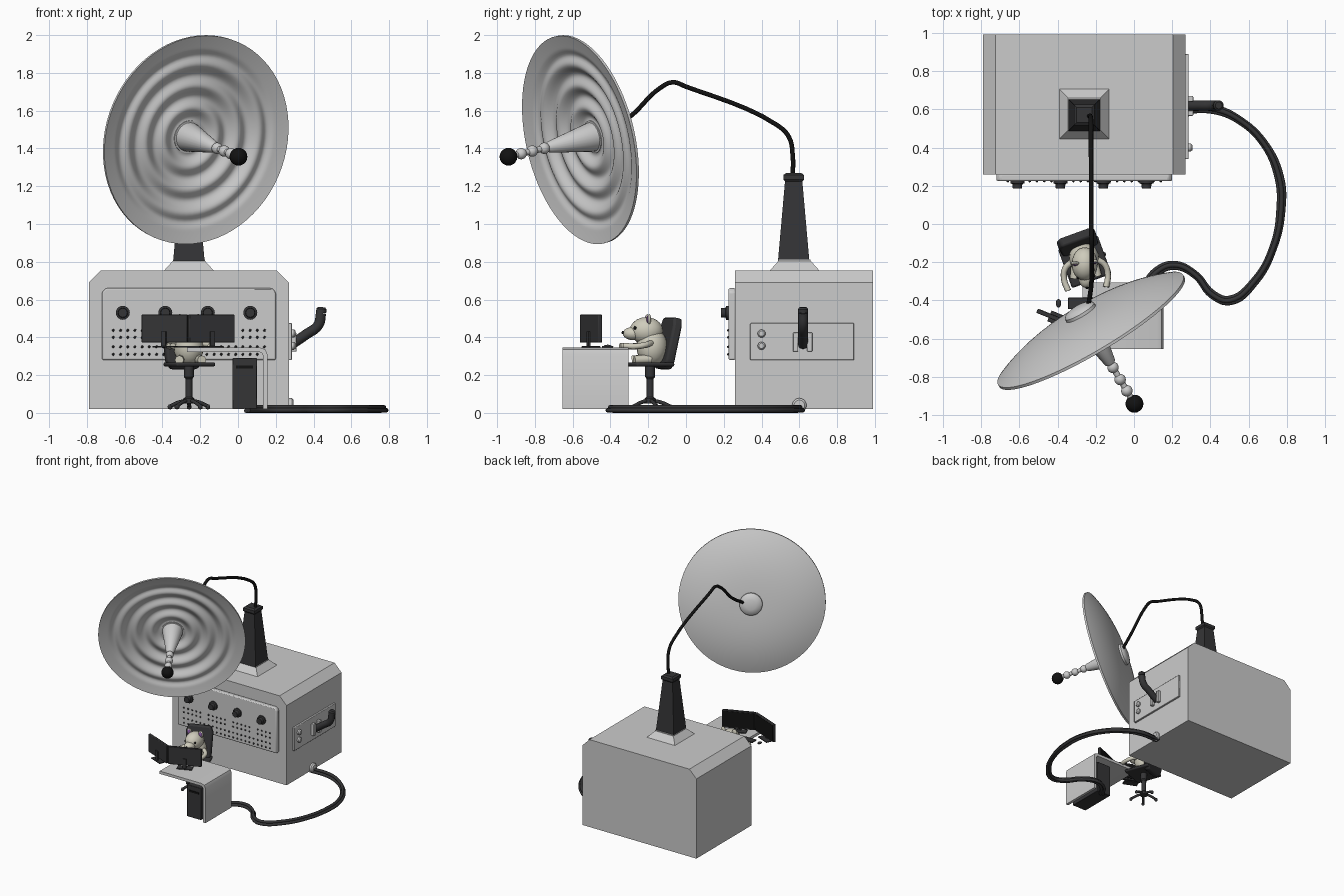
import bpy, bmesh, math
from mathutils import Vector, Matrix

if "Cube" in bpy.data.objects:
    bpy.data.objects.remove(bpy.data.objects["Cube"])


def mat(name, c):
    m = bpy.data.materials.new(name)
    m.diffuse_color = (*c, 1)
    m.use_nodes = True
    m.node_tree.nodes["Principled BSDF"].inputs["Base Color"].default_value = m.diffuse_color
    return m


DARK = mat("dark", (0.035, 0.035, 0.037))
BLACK = mat("black", (0.006, 0.006, 0.006))
CREAM = mat("cream", (0.62, 0.60, 0.50))
PURPLE = mat("purple", (0.28, 0.12, 0.42))
WHITE = mat("white", (0.75, 0.75, 0.75))


def finish(o, name, m=None, bevel=0, angle=35):
    o.name = name
    bpy.ops.object.select_all(action='DESELECT')
    o.select_set(True)
    bpy.context.view_layer.objects.active = o
    if m:
        o.data.materials.append(m)
    if bevel:
        b = o.modifiers.new("bevel", 'BEVEL')
        b.width, b.segments = bevel, 2
    bpy.ops.object.shade_smooth_by_angle(angle=math.radians(angle))
    return o


def from_bm(bm, name, m=None, bevel=0):
    bmesh.ops.recalc_face_normals(bm, faces=bm.faces)
    me = bpy.data.meshes.new(name)
    bm.to_mesh(me)
    bm.free()
    o = bpy.data.objects.new(name, me)
    bpy.context.collection.objects.link(o)
    return finish(o, name, m, bevel)


def box(name, x0, x1, y0, y1, z0, z1, m=None, bevel=0):
    bm = bmesh.new()
    bmesh.ops.create_cube(bm, size=1)
    for v in bm.verts:
        v.co = (v.co.x * (x1 - x0) + (x0 + x1) / 2, v.co.y * (y1 - y0) + (y0 + y1) / 2,
                v.co.z * (z1 - z0) + (z0 + z1) / 2)
    return from_bm(bm, name, m, bevel)


def prism(name, pts, y0, y1, m=None, bevel=0):
    """Extrude an (x, z) outline along y."""
    bm = bmesh.new()
    f = bm.faces.new([bm.verts.new((x, y0, z)) for x, z in pts])
    r = bmesh.ops.extrude_face_region(bm, geom=[f])
    vs = [g for g in r['geom'] if isinstance(g, bmesh.types.BMVert)]
    bmesh.ops.translate(bm, verts=vs, vec=(0, y1 - y0, 0))
    return from_bm(bm, name, m, bevel)


def lathe(name, prof, loc, axis=(0, 0, 1), n=24, m=None, turn=0):
    """Revolve (radius, height) points about an axis through loc."""
    bm = bmesh.new()
    rings = [[bm.verts.new((r * math.cos(2 * math.pi * i / n + turn),
                            r * math.sin(2 * math.pi * i / n + turn), h)) for i in range(n)]
             for r, h in prof]
    for a, b in zip(rings, rings[1:]):
        for i in range(n):
            bm.faces.new((a[i], a[(i + 1) % n], b[(i + 1) % n], b[i]))
    bm.faces.new(rings[0])
    bm.faces.new(rings[-1])
    bmesh.ops.remove_doubles(bm, verts=bm.verts, dist=1e-5)
    q = Vector(axis).to_track_quat('Z', 'Y') if tuple(axis) != (0, 0, 1) else Matrix().to_quaternion()
    bmesh.ops.transform(bm, matrix=Matrix.Translation(loc) @ q.to_matrix().to_4x4(), verts=bm.verts)
    return from_bm(bm, name, m)


def ball(name, loc, r, m=None, rot=0, seg=20):
    r = r if isinstance(r, tuple) else (r, r, r)
    bpy.ops.mesh.primitive_uv_sphere_add(segments=seg, ring_count=seg // 2, location=loc,
                                         scale=r, rotation=(0, 0, rot))
    return finish(bpy.context.object, name, m, angle=80)


def tube(name, pts, r, m=None):
    cu = bpy.data.curves.new(name, 'CURVE')
    cu.dimensions, cu.bevel_depth, cu.use_fill_caps = '3D', r, True
    cu.bevel_resolution, cu.resolution_u = 2, 6
    s = cu.splines.new('BEZIER')
    s.bezier_points.add(len(pts) - 1)
    for p, c in zip(s.bezier_points, pts):
        p.co = c
        p.handle_left_type = p.handle_right_type = 'AUTO'
    o = bpy.data.objects.new(name, cu)
    bpy.context.collection.objects.link(o)
    bpy.ops.object.select_all(action='DESELECT')
    o.select_set(True)
    bpy.context.view_layer.objects.active = o
    bpy.ops.object.convert(target='MESH')
    return finish(bpy.context.object, name, m, angle=60)


# Machine cabinet with chamfered upper edges
prism("cabinet", [(-.79, .02), (.27, .02), (.27, .69), (.205, .755), (-.725, .755), (-.79, .69)], .26, .99)

# Front control panel, knobs and rows of studs
prism("front_panel", [(-.72, .28), (.2, .28), (.2, .64), (.18, .66), (-.7, .66), (-.72, .64)], .225, .262, bevel=.008)
for x in (-.61, -.385, -.16, .065):
    lathe("panel_knob", [(.037, 0), (.037, .012), (.026, .016), (.024, .04)], (x, .225, .53), (0, -1, 0), 16, DARK)
bm = bmesh.new()
for z in (.437, .4, .35, .31):
    for i in range(22):
        if z > .38 and i % 6 == 5:
            continue
        bmesh.ops.create_icosphere(bm, subdivisions=1, radius=.008,
                                   matrix=Matrix.Translation((-.66 + i * .0381, .225, z)))
from_bm(bm, "panel_studs", DARK)

# Side panel with lever
box("side_panel", .265, .285, .34, .89, .28, .475, bevel=.004)
for z in (.42, .355):
    lathe("side_knob", [(.021, 0), (.021, .012), (.014, .02)], (.285, .4, z), (1, 0, 0), 16)
for y in (.58, .655):
    box("lever_bracket", .28, .31, y - .014, y + .014, .325, .425, bevel=.004)
tube("lever", [(.28, .62, .36), (.36, .62, .415), (.425, .62, .465), (.44, .62, .53)], .027, DARK)
lathe("lever_tip", [(.027, 0), (.027, .02), (.018, .03)], (.44, .62, .53), (.1, 0, 1), 16, DARK)

# Mast on a flared plinth
Q, S = math.pi / 4, math.sqrt(2)
lathe("mast_plinth", [(.13 * S, 0), (.085 * S, .05), (.085 * S, .056)], (-.26, .575, .755), n=4, turn=Q)
lathe("mast", [(.083 * S, 0), (.046 * S, .42), (.054 * S, .43), (.054 * S, .455), (.04 * S, .465)],
      (-.26, .57, .805), n=4, turn=Q, m=DARK)
tube("mast_cable", [(-.235, .565, 1.25), (-.228, .565, 1.36), (-.225, .545, 1.46), (-.225, .48, 1.525),
                    (-.223, .0, 1.727), (-.222, -.07, 1.75), (-.222, -.13, 1.725), (-.222, -.3, 1.565),
                    (-.24, -.44, 1.475)], .012, BLACK)

# Rippled dish facing forward
N = Vector((.5, -.843, -.2)).normalized()
C = Vector((-.22, -.565, 1.445))
R = .563


def at(t):
    return C + N * t


front = []
for i in range(57):
    r = R * i / 56
    fade = min(1, max(0, (.49 - r) / .05))
    front.append((r, -.075 * (1 - (r / R) ** 2) + .014 * fade * math.cos(2 * math.pi * (r - .04) / .12)))
back = [(R * i / 20, -.015 - .1 * (1 - (i / 20) ** 2.6)) for i in range(20, -1, -1)]
lathe("dish", front + back, C, N, 72)
lathe("dish_hub", [(.088, .03), (.088, -.02), (.075, -.035), (.04, -.044), (0, -.046)], at(-.11), N, 32)

# Feed horn, beads and tip
lathe("feed_cone", [(.08, -.1), (.076, -.06), (.03, .19), (.02, .2)], C, N, 24)
lathe("feed_rod", [(.016, .18), (.016, .43)], C, N, 12)
for t in (.22, .295, .365):
    ball("feed_bead", at(t), .03, WHITE)
ball("feed_tip", at(.445), .047, BLACK)

# Desk with one waterfall side
prism("desk", [(-.27, .345), (.12, .345), (.145, .336), (.155, .312), (.155, .02), (.132, .02), (.132, .305),
               (.127, .317), (.115, .322), (-.27, .322)], -.655, -.305)
box("computer_case", -.03, .1, -.635, -.33, .022, .29, DARK, .004)
box("case_drive", -.01, .08, -.64, -.63, .235, .25, BLACK)

# Two angled monitors with stands
for s in (-1, 1):
    cx, a = -.264 + s * .123, s * math.atan2(.1, .245)
    parts = [box("monitor", -.13, .13, -.011, .011, .372, .52, DARK, .004),
             box("monitor_screen", -.122, .122, .008, .013, .382, .512, BLACK),
             box("monitor_stem", -.013, .013, -.02, -.008, .35, .43, DARK),
             box("monitor_foot", -.06, .06, -.03, .03, .345, .353, DARK, .002)]
    for o in parts:
        o.location, o.rotation_euler = (cx, -.503, 0), (0, 0, a)
box("keyboard", -.345, -.15, -.445, -.385, .345, .355, DARK, .003)
ball("mouse", (-.395, -.415, .352), (.014, .022, .009), DARK)

# Swivel chair, turned slightly
P, TURN = Vector((-.26, -.19, 0)), math.radians(20)
lathe("chair_post", [(.03, .05), (.03, .075), (.018, .085), (.018, .18), (.026, .19), (.026, .25)], P, n=16, m=DARK)
for i in range(5):
    a = 2 * math.pi * i / 5 + .3
    d = Vector((math.cos(a), math.sin(a), 0))
    tube("chair_foot", [P + Vector((0, 0, .068)), P + d * .06 + Vector((0, 0, .055)),
                        P + d * .105 + Vector((0, 0, .035))], .01, DARK)
    ball("chair_caster", P + d * .105 + Vector((0, 0, .032)), .014, DARK, seg=10)
o = box("chair_seat", -.11, .11, -.115, .1, .245, .268, DARK, .01)
o.location, o.rotation_euler = P, (0, 0, TURN)
o = prism("chair_back", [(-.075, -.14), (.075, -.14), (.1, -.1), (.105, .09), (.085, .135), (-.085, .135),
                         (-.105, .09), (-.1, -.1)], -.025, .025, DARK, .012)
o.location = P + Matrix.Rotation(TURN, 3, 'Z') @ Vector((0, .1, .37))
o.rotation_euler = (math.radians(-12), 0, TURN)

# Small furry operator
def fwd(x, y, z):
    return P + Matrix.Rotation(.1, 3, 'Z') @ Vector((x, y, z))


ball("operator_body", fwd(0, .01, .35), (.08, .082, .1), CREAM)
ball("operator_head", fwd(0, -.02, .435), (.068, .088, .072), CREAM)
ball("operator_snout", fwd(0, -.09, .42), (.04, .055, .035), CREAM)
ball("operator_nose", fwd(0, -.143, .425), .009, BLACK, seg=10)
for s in (-1, 1):
    ball("operator_ear", fwd(s * .05, -.01, .495), (.022, .01, .028), CREAM)
    ball("operator_inner_ear", fwd(s * .05, -.017, .495), (.015, .007, .02), PURPLE)
    ball("operator_eye", fwd(s * .042, -.085, .45), .009, BLACK, seg=10)
    tube("operator_arm", [fwd(s * .065, .0, .37), fwd(s * .105, -.035, .36), fwd(s * .115, -.09, .352),
                          fwd(s * .1, -.15, .355)], .016, CREAM)
    tube("operator_leg", [fwd(s * .045, 0, .285), fwd(s * .06, -.09, .28)], .024, CREAM)

# Bundle of floor cables from the cabinet to the computer
path = [(.26, .6), (.42, .6), (.55, .545), (.68, .42), (.76, .24), (.77, .08), (.73, -.12), (.63, -.3), (.5, -.4),
        (.41, -.37), (.32, -.265), (.21, -.215), (.12, -.25), (.05, -.34)]
for k, (off, z) in enumerate(((-.011, .012), (.011, .014), (.0, .03))):
    pts = []
    for i, p in enumerate(path):
        a, b = path[max(0, i - 1)], path[min(len(path) - 1, i + 1)]
        d = Vector((b[0] - a[0], b[1] - a[1])).normalized()
        w = off * (1 + .25 * math.sin(i * 1.7 + k))
        pts.append((p[0] - d.y * w, p[1] + d.x * w, z))
    tube("floor_cable", pts, .012, DARK)
lathe("cable_socket", [(.038, 0), (.038, .02), (.028, .03)], (.265, .6, .04), (1, 0, 0), 20, WHITE)
